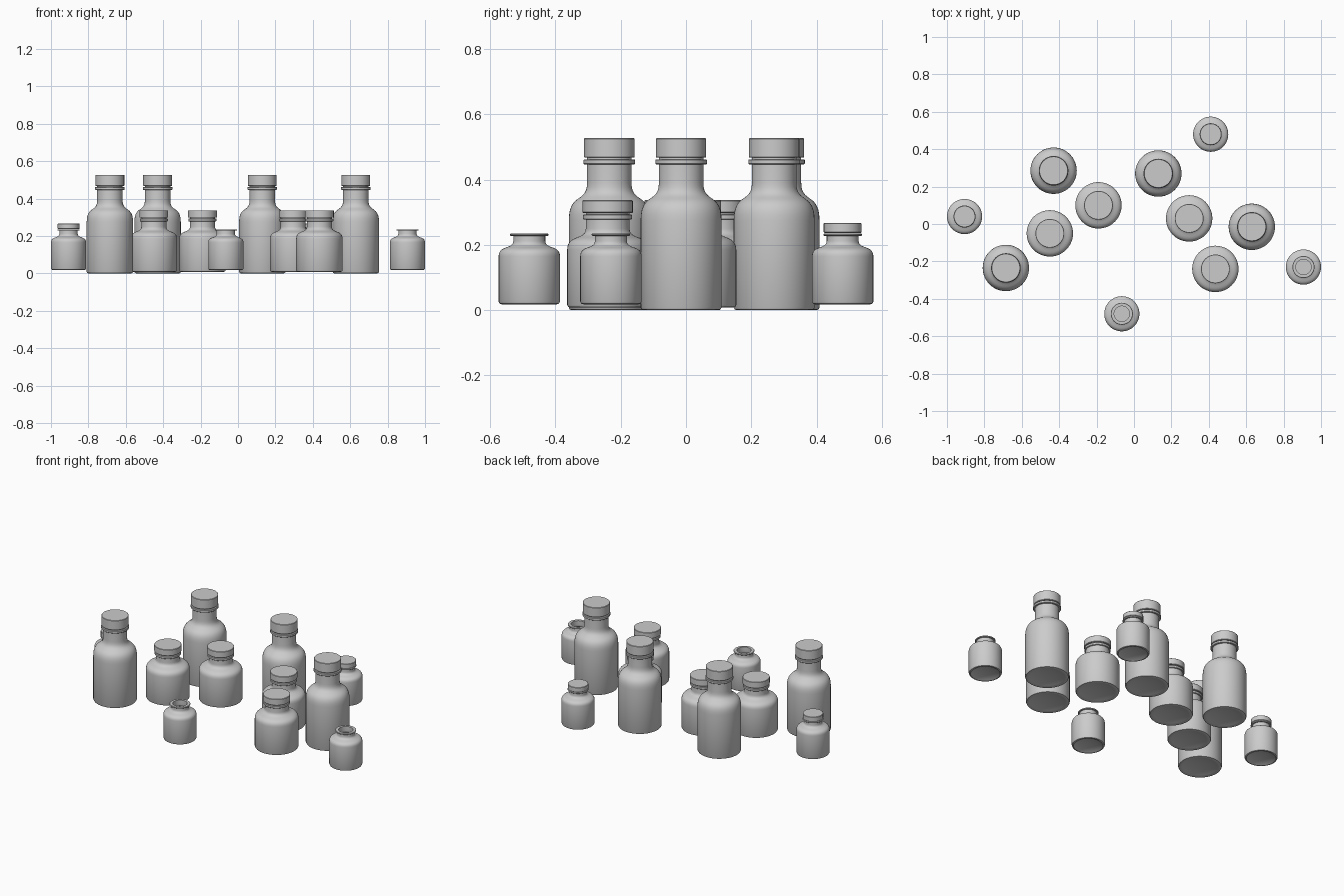
import bpy, bmesh, math
from mathutils import Vector
from mathutils.geometry import interpolate_bezier

cube = bpy.data.objects.get("Cube")
if cube:
    bpy.data.objects.remove(cube)

grey = bpy.data.materials.new("plain_grey")
grey.use_nodes = True
grey.diffuse_color = (0.6, 0.6, 0.6, 1)
grey.node_tree.nodes["Principled BSDF"].inputs["Base Color"].default_value = (0.6, 0.6, 0.6, 1)


def lathe(name, profile, steps=48):
    """Spin a (radius, height) profile around z into a smooth mesh."""
    bm = bmesh.new()
    verts = [bm.verts.new((r, 0, z)) for r, z in profile]
    edges = [bm.edges.new(pair) for pair in zip(verts, verts[1:])]
    bmesh.ops.spin(bm, geom=verts + edges, cent=(0, 0, 0), axis=(0, 0, 1),
                   angle=math.tau, steps=steps, use_merge=True)
    bmesh.ops.remove_doubles(bm, verts=bm.verts, dist=0.0001)
    bmesh.ops.recalc_face_normals(bm, faces=bm.faces)
    mesh = bpy.data.meshes.new(name)
    bm.to_mesh(mesh)
    bm.free()
    mesh.shade_smooth()
    mesh.set_sharp_from_angle(angle=math.radians(35))
    mesh.materials.append(grey)
    return mesh


def shoulder(r_neck, z_neck, r_body, z_body):
    """S-curve running from the body up to the neck."""
    h = z_neck - z_body
    pts = interpolate_bezier(Vector((r_body, z_body, 0)), Vector((r_body, z_body + 0.75 * h, 0)),
                             Vector((r_neck, z_body + 0.45 * h, 0)), Vector((r_neck, z_neck, 0)), 14)
    return [(p.x, p.y) for p in pts]


def bottle_mesh(name, base, body, z_body, neck, z_neck, ring, ring_low, ring_high, top):
    wall = 0.008
    curve = shoulder(neck, z_neck, body, z_body)
    # Domed underside, rounded foot and outer wall
    profile = [(0, base + 0.015), (body * 0.5, base + 0.011), (body * 0.8, base + 0.004),
               (body - 0.01, base), (body - 0.003, base + 0.002), (body, base + 0.008)]
    profile += curve
    # Collar ring and lip
    profile += [(neck, ring_low), (ring - 0.002, ring_low), (ring, ring_low + 0.002),
                (ring, ring_high - 0.002), (ring - 0.002, ring_high)]
    if top > ring_high:
        profile += [(neck, ring_high), (neck, top)]
    # Hollow inside
    profile += [(neck - wall, top)]
    profile += [(r - wall, z - wall / 2) for r, z in reversed(curve)]
    profile += [(body - wall, base + 0.04), (body - 0.025, base + 0.024), (0, base + 0.024)]
    return lathe(name, profile)


def cap_mesh(name, radius, low, high):
    e = 0.002
    return lathe(name, [(0, low), (radius - e, low), (radius, low + e),
                        (radius, high - e), (radius - e, high), (0, high)])


sizes = {
    "large": (bottle_mesh("large_bottle", 0, 0.124, 0.275, 0.068, 0.39, 0.079, 0.447, 0.462, 0.475),
              cap_mesh("large_cap", 0.077, 0.467, 0.527)),
    "medium": (bottle_mesh("medium_bottle", 0.008, 0.124, 0.185, 0.067, 0.25, 0.075, 0.278, 0.293, 0.305),
               cap_mesh("medium_cap", 0.077, 0.298, 0.337)),
    "small": (bottle_mesh("small_bottle", 0.018, 0.094, 0.165, 0.049, 0.212, 0.059, 0.228, 0.235, 0.235),
              cap_mesh("small_cap", 0.058, 0.237, 0.267)),
}

# Size, x, y, has a cap
layout = [
    ("large", -0.43, 0.285, True), ("large", 0.13, 0.27, True),
    ("large", 0.63, -0.015, True), ("large", -0.685, -0.235, True),
    ("medium", -0.19, 0.10, True), ("medium", -0.45, -0.05, True),
    ("medium", 0.295, 0.03, True), ("medium", 0.435, -0.24, True),
    ("small", -0.906, 0.04, True), ("small", 0.41, 0.48, True),
    ("small", -0.065, -0.48, False), ("small", 0.906, -0.23, False),
]

for size, x, y, capped in layout:
    bottle, cap = sizes[size]
    for mesh in [bottle, cap] if capped else [bottle]:
        obj = bpy.data.objects.new(mesh.name, mesh)
        obj.location = (x, y, 0)
        bpy.context.collection.objects.link(obj)
